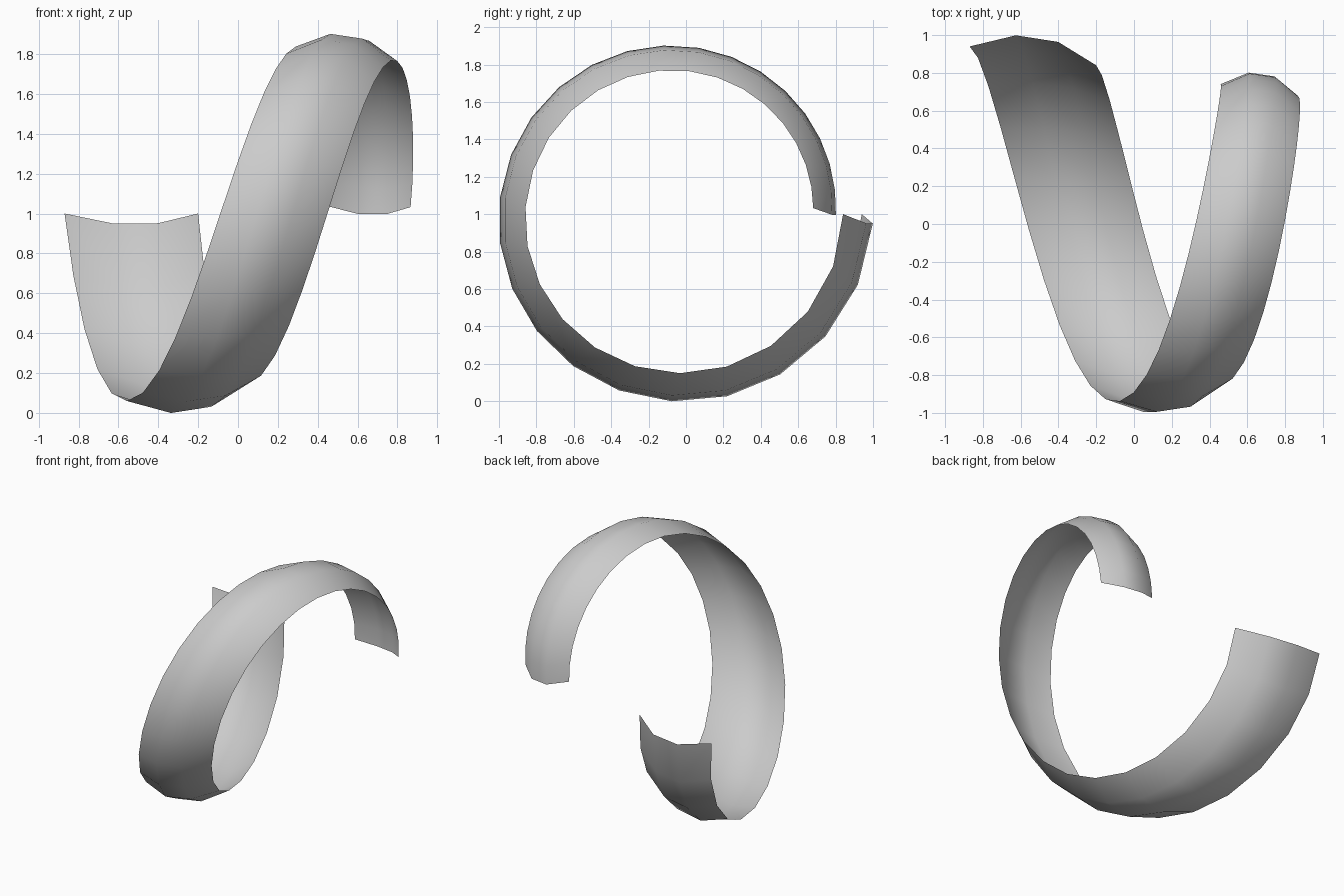
import bpy, bmesh
from math import sin, cos, pi

cube = bpy.data.objects.get("Cube")
if cube:
    bpy.data.objects.remove(cube, do_unlink=True)

STEPS = 26
CENTRE_Y, CENTRE_Z = -0.05, 1.0

# Cross-section of the ribbon: sideways position (in half widths),
# radius at the start, radius at the end, lead angle along the turn
SECTION = [
    (-1.00, 0.99, 0.79, 0.0),
    (-0.27, 1.05, 0.85, 0.048),
    (0.40, 1.015, 0.83, 0.048),
    (1.00, 0.89, 0.73, 0.0),
]


def lerp(a, b, u):
    return a + (b - a) * u


def ribbon_point(t, side, r0, r1, lead):
    """Point on the shrinking spiral at step t (0 to 1)."""
    u = (1.36 * t - 0.36 * t * t) * 0.993
    angle = 2 * pi * u + lead
    radius = lerp(r0, r1, u)
    centre_x = -0.535 + 0.589 * u + 2.758 * u ** 2 - 2.152 * u ** 3
    half_width = lerp(0.335, 0.2025, u)
    return (centre_x + side * half_width,
            CENTRE_Y + radius * cos(angle),
            CENTRE_Z - radius * sin(angle))


# Ribbon: sweep the section once around the sideways axis
bm = bmesh.new()
rows = [[bm.verts.new(ribbon_point(i / STEPS, *p)) for p in SECTION]
        for i in range(STEPS + 1)]
for a, b in zip(rows, rows[1:]):
    for j in range(len(SECTION) - 1):
        face = bm.faces.new((a[j], a[j + 1], b[j + 1], b[j]))
        face.smooth = True

mesh = bpy.data.meshes.new("spiral_ribbon")
bm.to_mesh(mesh)
bm.free()
ribbon = bpy.data.objects.new("spiral_ribbon", mesh)
bpy.context.collection.objects.link(ribbon)

# Plain grey material
grey = bpy.data.materials.new("light_grey")
grey.use_nodes = True
colour = (0.6, 0.6, 0.6, 1.0)
grey.diffuse_color = colour
grey.node_tree.nodes["Principled BSDF"].inputs["Base Color"].default_value = colour
mesh.materials.append(grey)
